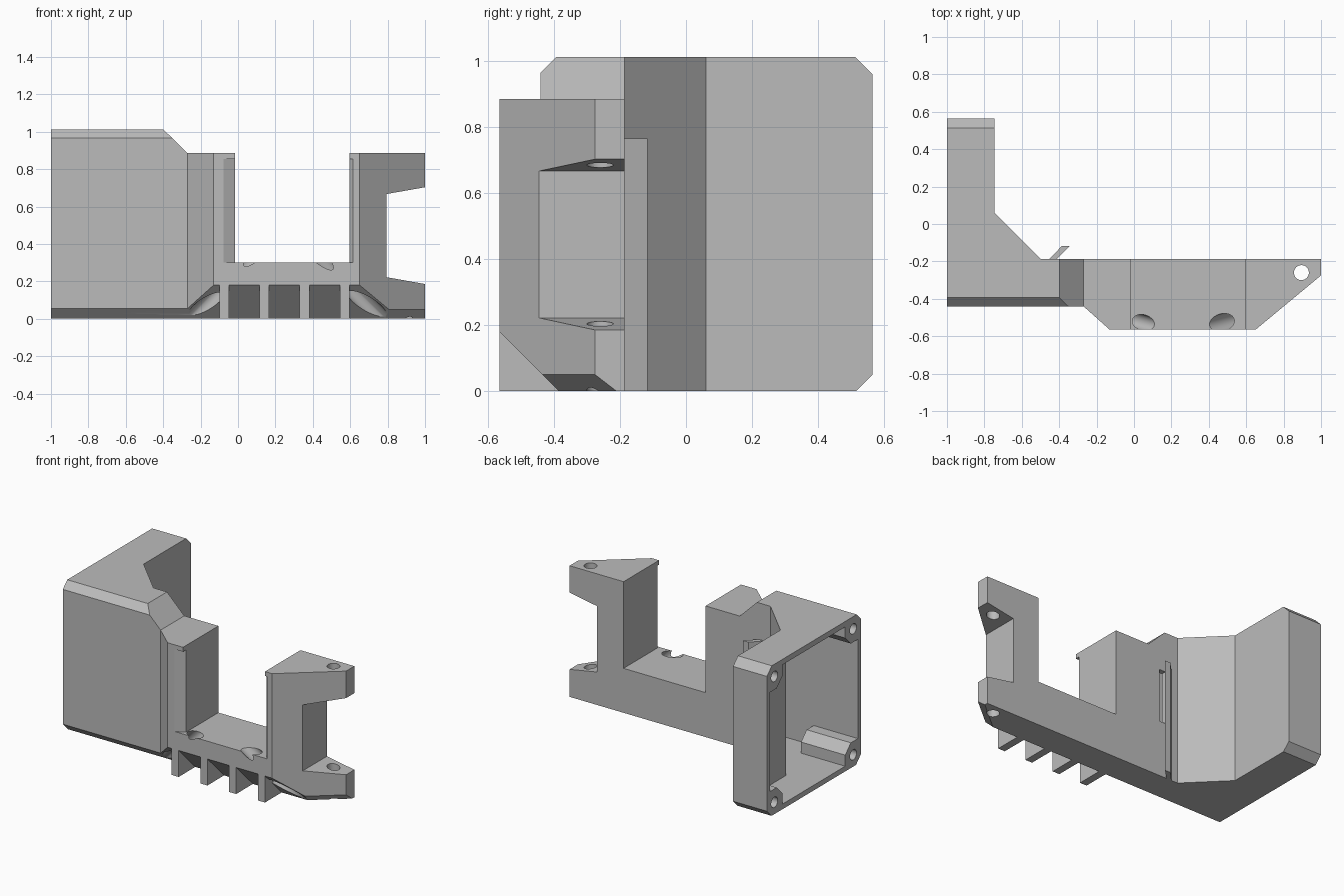
import bpy, bmesh
from mathutils import Vector

cube = bpy.data.objects.get("Cube")
if cube:
    bpy.data.objects.remove(cube, do_unlink=True)

grey = bpy.data.materials.new("mid grey")
grey.use_nodes = True
colour = (0.5, 0.5, 0.5, 1)
grey.diffuse_color = colour
grey.node_tree.nodes["Principled BSDF"].inputs["Base Color"].default_value = colour

PLACE = {"x": lambda a, b, t: (t, a, b),
         "y": lambda a, b, t: (a, t, b),
         "z": lambda a, b, t: (a, b, t)}


def make_object(name, bm):
    bmesh.ops.recalc_face_normals(bm, faces=bm.faces)
    mesh = bpy.data.meshes.new(name)
    bm.to_mesh(mesh)
    bm.free()
    mesh.materials.append(grey)
    obj = bpy.data.objects.new(name, mesh)
    bpy.context.collection.objects.link(obj)
    return obj


def prism(name, outline, axis, low, high):
    """Extrude a 2D outline along an axis."""
    bm = bmesh.new()
    place = PLACE[axis]
    base = [bm.verts.new(place(a, b, low)) for a, b in outline]
    top = [bm.verts.new(place(a, b, high)) for a, b in outline]
    bm.faces.new(base)
    bm.faces.new(top)
    for i in range(len(base)):
        j = (i + 1) % len(base)
        bm.faces.new((base[i], base[j], top[j], top[i]))
    return make_object(name, bm)


def rod(name, start, end, radius):
    """Cylinder between two points."""
    start, end = Vector(start), Vector(end)
    along = end - start
    bm = bmesh.new()
    bmesh.ops.create_cone(bm, cap_ends=True, segments=32, radius1=radius,
                          radius2=radius, depth=along.length)
    turn = along.to_track_quat("Z", "Y").to_matrix().to_4x4()
    bmesh.ops.transform(bm, matrix=turn, verts=bm.verts)
    bmesh.ops.translate(bm, vec=(start + end) / 2, verts=bm.verts)
    return make_object(name, bm)


def combine(target, tool, operation="DIFFERENCE"):
    mod = target.modifiers.new("combine", "BOOLEAN")
    mod.operation = operation
    mod.solver = "EXACT"
    mod.object = tool
    bpy.context.view_layer.objects.active = target
    bpy.ops.object.modifier_apply(modifier=mod.name)
    bpy.data.objects.remove(tool, do_unlink=True)


def cut(outline, axis, low, high):
    combine(body, prism("cutter", outline, axis, low, high))


# Duct body from its plan
body = prism("duct_body", [
    (-1, -0.44), (-0.27, -0.44), (-0.13, -0.565), (0.65, -0.565), (1, -0.275),
    (1, -0.187), (-0.5, -0.187), (-0.747, 0.06), (-0.747, 0.565), (-1, 0.565)],
    "z", 0, 1.012)

# Stepped upper outline with the open bay
cut([(-0.4, 1.013), (-0.27, 0.885), (-0.015, 0.885), (-0.015, 0.3), (0.597, 0.3),
     (0.597, 0.885), (1.2, 0.885), (1.2, 1.3), (-0.4, 1.3)], "y", -1, 1)

# Notch between the two mounting ears
cut([(0.795, 0.222), (1.2, 0.15), (1.2, 0.738), (0.795, 0.667)], "y", -1, 1)

# Bottom chamfers: front, ear and rear; top chamfers: front and rear
cut([(-0.685, 0.3), (-0.285, -0.1), (-0.685, -0.1)], "x", -1.2, 1.2)
cut([(0.465, -0.05), (0.665, 0.15), (0.665, -0.05)], "x", -1.2, 0)
cut([(0.465, 1.06), (0.665, 0.86), (0.665, 1.06)], "x", -1.2, 0)
cut([(-0.345, 1.06), (-0.545, 0.86), (-0.545, 1.06)], "x", -1.2, -0.27)

# Sloped underside chamfer along the ear
run = Vector((0.35, 0.29, 0)).normalized()
out = Vector((run.y, -run.x, 0))
origin = Vector((0.65, -0.565, 0))
bm = bmesh.new()
rings = []
for t in (0.0, 0.8):
    rings.append([bm.verts.new(origin + run * t + out * o + Vector((0, 0, z)))
                  for o, z in ((-0.1, -0.05), (0.1, 0.15), (0.1, -0.05))])
bm.faces.new(rings[0])
bm.faces.new(rings[1])
for i in range(3):
    j = (i + 1) % 3
    bm.faces.new((rings[0][i], rings[0][j], rings[1][j], rings[1][i]))
combine(body, make_object("cutter", bm))

# Hollow fan chamber, open on the side
cut([(-1.1, -0.405), (-0.45, -0.405), (-0.45, -0.22), (-0.515, -0.22),
     (-0.78, 0.045), (-0.78, 0.535), (-1.1, 0.535)], "z", 0.035, 0.975)
cut([(-0.5, -0.405), (-0.25, -0.405), (-0.25, -0.22), (-0.5, -0.22)],
    "z", 0.035, 0.85)

# Screw posts in the chamber corners
for y, sy, depth in ((-0.42, 1, -0.67), (0.55, -1, -0.765)):
    for z, sz in ((0.02, 1), (0.99, -1)):
        shape = [(0.015, 0), (0.15, 0), (0.15, 0.09), (0.09, 0.15), (0, 0.15), (0, 0.015)]
        post = prism("post", [(y + sy * a, z + sz * b) for a, b in shape],
                     "x", -1, depth)
        combine(body, post, "UNION")
        hole_y, hole_z = y + sy * 0.065, z + sz * 0.06
        combine(body, rod("hole", (-1.1, hole_y, hole_z), (-0.8, hole_y, hole_z), 0.035))

# Vertical air slot in the rear wall
cut([(-0.405, -0.3), (-0.36, -0.3), (-0.36, -0.1), (-0.405, -0.1)], "z", 0.38, 0.74)

# Shallow bevels on the front edges of the bay
cut([(-0.08, -0.566), (-0.08, -0.6), (0.01, -0.6), (0.01, -0.52)], "z", 0.3, 0.855)
cut([(0.58, -0.6), (0.615, -0.6), (0.615, -0.566), (0.58, -0.53)], "z", 0.3, 0.855)

# Ear screw holes and slanted front holes
combine(body, rod("hole", (0.895, -0.26, -0.1), (0.895, -0.26, 1), 0.04))
combine(body, rod("hole", (0.13, -0.55, 0.38), (-0.33, -0.42, -0.08), 0.042))
combine(body, rod("hole", (0.39, -0.55, 0.38), (0.85, -0.42, -0.08), 0.047))

# Fins below the front edge
for i in range(4):
    x = -0.1 + i * 0.215
    prism("front_fin", [(-0.565, 0.18), (-0.565, 0.001), (-0.375, 0.001), (-0.555, 0.19)],
          "x", x, x + 0.052)

# Slanted deflector blade behind the slot
prism("rear_deflector", [(-0.465, -0.2), (-0.385, -0.117), (-0.343, -0.117), (-0.425, -0.2)],
      "z", 0, 0.766)

# Smooth only the round holes
bpy.ops.object.select_all(action="DESELECT")
body.select_set(True)
bpy.context.view_layer.objects.active = body
bpy.ops.object.shade_smooth_by_angle(angle=0.4)
